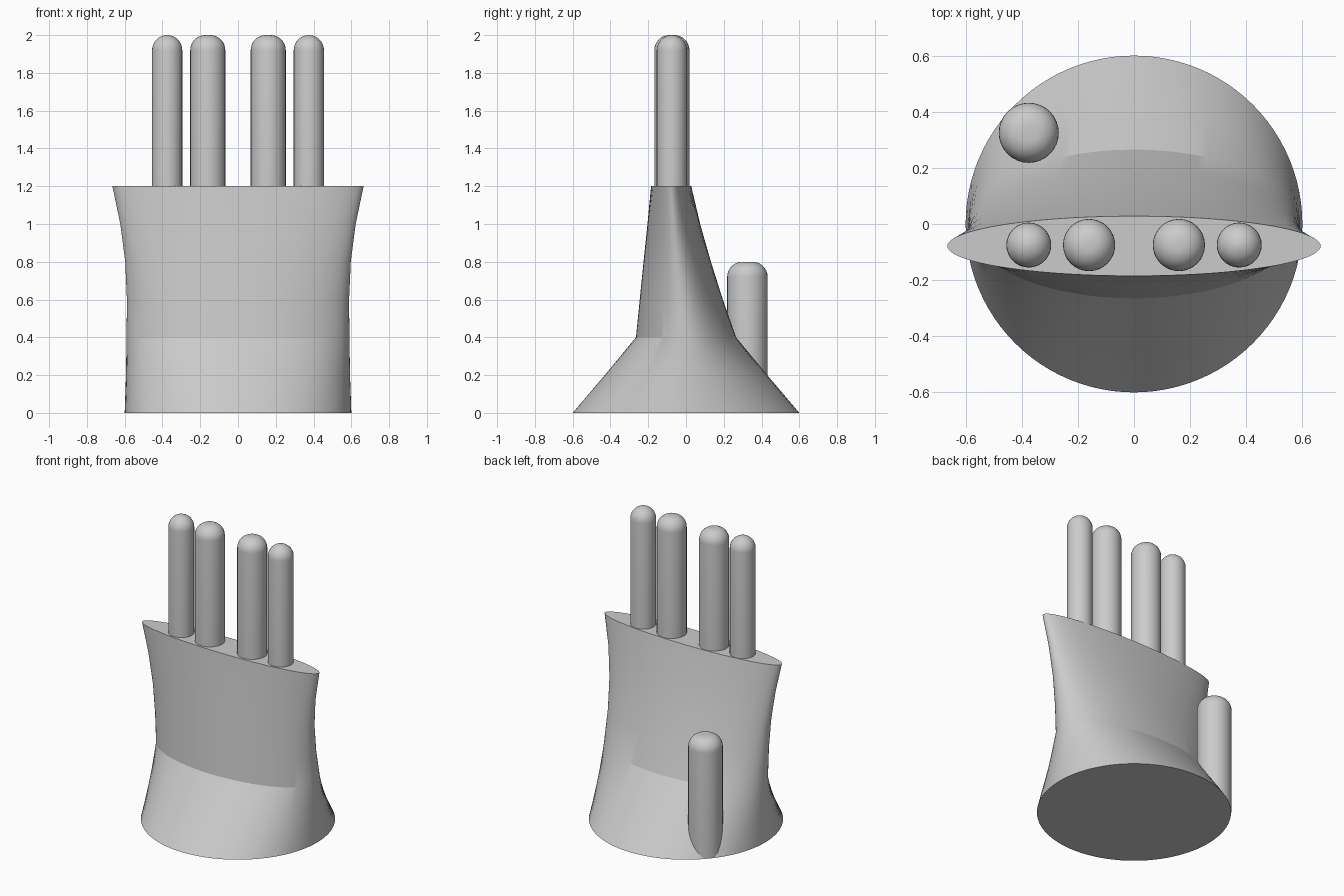
import bpy, bmesh, math

cube = bpy.data.objects.get("Cube")
if cube:
    bpy.data.objects.remove(cube, do_unlink=True)

grey = bpy.data.materials.new("plain grey")
grey.use_nodes = True
colour = (0.6, 0.6, 0.6, 1)
grey.diffuse_color = colour
grey.node_tree.nodes["Principled BSDF"].inputs["Base Color"].default_value = colour


def loft(name, sections, segments):
    """Skin a stack of ellipses: (z, centre x, centre y, x radius, y radius)."""
    bm = bmesh.new()
    rings = []
    for z, cx, cy, rx, ry in sections:
        angles = [2 * math.pi * i / segments for i in range(segments)]
        rings.append([bm.verts.new((cx + rx * math.cos(a), cy + ry * math.sin(a), z))
                      for a in angles])
    for low, high in zip(rings, rings[1:]):
        for i in range(segments):
            j = (i + 1) % segments
            bm.faces.new((low[i], low[j], high[j], high[i]))
    bm.faces.new(rings[0][::-1])
    bm.faces.new(rings[-1])
    mesh = bpy.data.meshes.new(name)
    bm.to_mesh(mesh)
    bm.free()
    mesh.materials.append(grey)
    obj = bpy.data.objects.new(name, mesh)
    bpy.context.collection.objects.link(obj)
    return obj


def smooth(obj, degrees):
    bpy.ops.object.select_all(action='DESELECT')
    obj.select_set(True)
    bpy.context.view_layer.objects.active = obj
    bpy.ops.object.shade_smooth_by_angle(angle=math.radians(degrees))


def finger(name, x, y, radius, bottom, top, rounding=0.08, steps=8):
    """Upright cylinder with a rounded tip."""
    sections = [(bottom, x, y, radius, radius)]
    for i in range(steps + 1):
        a = math.pi / 2 * i / steps
        r = max(radius - rounding * (1 - math.cos(a)), 0.003)
        sections.append((top - rounding * (1 - math.sin(a)), x, y, r, r))
    smooth(loft(name, sections, 32), 40)


# Palm: round foot flattening into a wide thin top, with a crease at the wrist
palm_profile = [  # z, half width, front y, back y
    (0.0, 0.60, -0.60, 0.60), (0.2, 0.593, -0.43, 0.43), (0.4, 0.59, -0.265, 0.265),
    (0.6, 0.588, -0.245, 0.195), (0.8, 0.597, -0.225, 0.132),
    (1.0, 0.623, -0.204, 0.075), (1.2, 0.665, -0.185, 0.028)]
palm = loft("palm", [(z, 0, (f + b) / 2, w, (b - f) / 2) for z, w, f, b in palm_profile], 96)
smooth(palm, 18)

# Fingers in mirrored pairs
for side, sign in (("left", 1), ("right", -1)):
    finger(side + "_inner_finger", sign * 0.16, -0.075, 0.093, 1.19, 2.0)
    finger(side + "_outer_finger", sign * 0.375, -0.075, 0.08, 1.19, 2.0)

# Thumb standing at the back of the foot
finger("thumb", -0.375, 0.325, 0.107, 0.005, 0.8)
